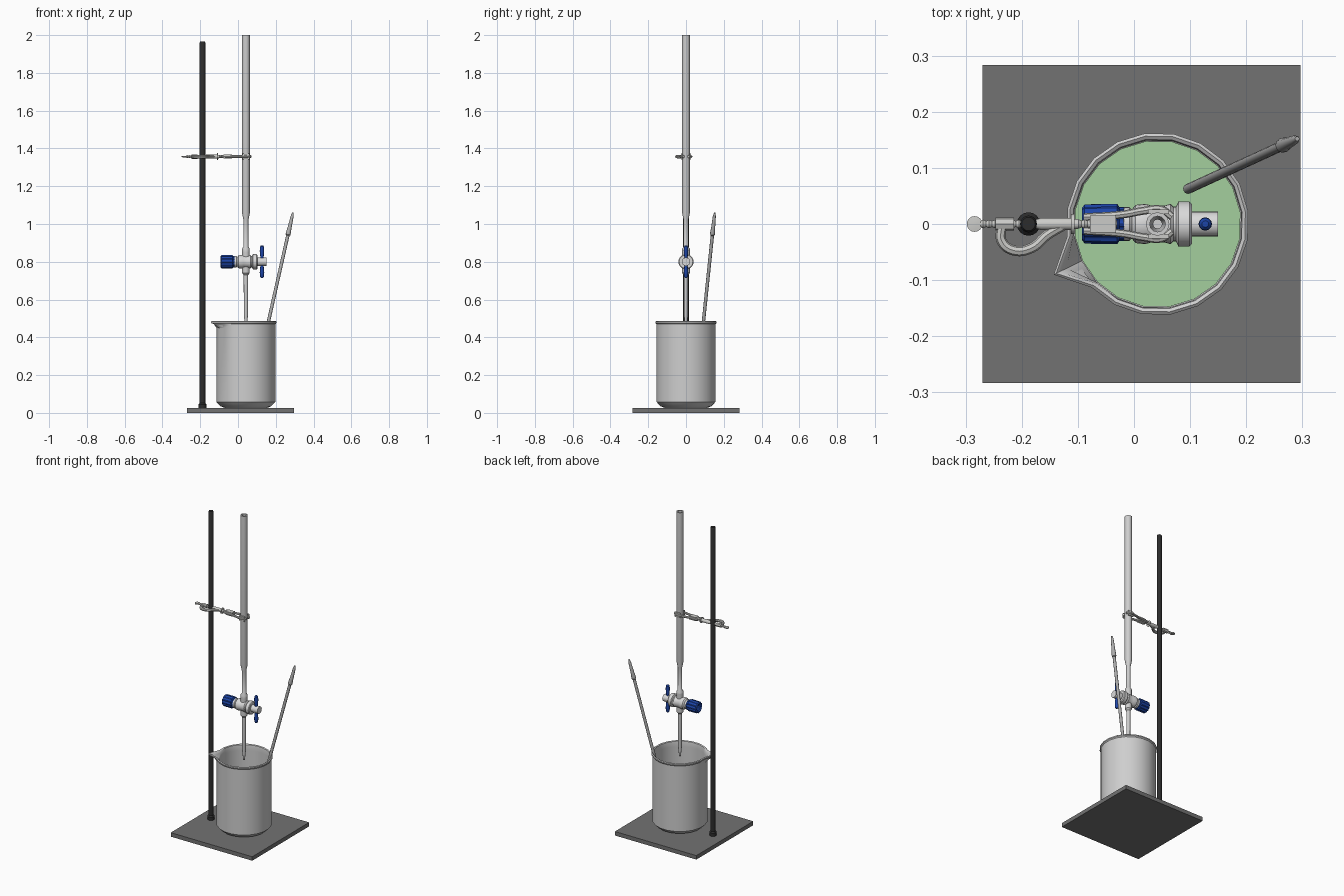
import bpy, bmesh, math
from mathutils import Matrix, Vector

old = bpy.data.objects.get("Cube")
if old:
    bpy.data.objects.remove(old, do_unlink=True)

parts = []


def material(name, r, g, b):
    m = bpy.data.materials.new(name)
    m.use_nodes = True
    m.diffuse_color = (r, g, b, 1)
    m.node_tree.nodes["Principled BSDF"].inputs["Base Color"].default_value = (r, g, b, 1)
    return m


GLASS = material("pale glass", 0.62, 0.62, 0.62)
STIR = material("grey glass", 0.42, 0.42, 0.42)
WHITE = material("white plastic", 0.7, 0.7, 0.7)
METAL = material("clamp metal", 0.6, 0.6, 0.58)
BASE = material("base grey", 0.17, 0.17, 0.17)
BLACK = material("rod black", 0.025, 0.025, 0.025)
BLUE = material("valve blue", 0.012, 0.06, 0.4)
GREEN = material("green liquid", 0.37, 0.62, 0.34)


def finish(name, bm, mat, matrix=Matrix()):
    bmesh.ops.recalc_face_normals(bm, faces=bm.faces)
    me = bpy.data.meshes.new(name)
    bm.to_mesh(me)
    bm.free()
    me.materials.append(mat)
    ob = bpy.data.objects.new(name, me)
    ob.matrix_world = matrix
    bpy.context.collection.objects.link(ob)
    parts.append(ob)
    return ob


def lathe(name, profile, mat, matrix=Matrix(), segs=16, start=0.0, rib=1.0, loop=False):
    """Spin (radius, height) pairs; rib scales every other pair of columns."""
    bm = bmesh.new()
    rings = []
    for r, h in profile:
        ring = []
        for i in range(segs):
            a = start + math.tau * i / segs
            k = rib if i % 4 > 1 else 1.0
            ring.append(bm.verts.new((r * k * math.cos(a), r * k * math.sin(a), h)))
        rings.append(ring)
    pairs = list(zip(rings, rings[1:]))
    if loop:
        pairs.append((rings[-1], rings[0]))
    else:
        bm.faces.new(rings[0])
        bm.faces.new(rings[-1])
    for a, b in pairs:
        for i in range(segs):
            j = (i + 1) % segs
            bm.faces.new((a[i], a[j], b[j], b[i]))
    return finish(name, bm, mat, matrix)


def box(name, lo, hi, mat):
    lo, hi = Vector(lo), Vector(hi)
    bm = bmesh.new()
    bmesh.ops.create_cube(bm, size=1, matrix=Matrix.Translation((lo + hi) / 2)
                          @ Matrix.Diagonal((*(hi - lo), 1)))
    return finish(name, bm, mat)


def bent_bar(name, points, radius, mat):
    cu = bpy.data.curves.new(name, "CURVE")
    cu.dimensions = "3D"
    cu.bevel_depth = radius
    cu.bevel_resolution = 2
    cu.resolution_u = 6
    cu.use_fill_caps = True
    sp = cu.splines.new("BEZIER")
    sp.bezier_points.add(len(points) - 1)
    for p, co in zip(sp.bezier_points, points):
        p.co = co
        p.handle_left_type = p.handle_right_type = "AUTO"
    cu.materials.append(mat)
    ob = bpy.data.objects.new(name, cu)
    bpy.context.collection.objects.link(ob)
    parts.append(ob)


def along_x(z):
    return Matrix.Translation((0, 0, z)) @ Matrix.Rotation(math.pi / 2, 4, "Y")


def thread(x0, x1, r, turns):
    step = (x1 - x0) / (2 * turns)
    return [(r if i % 2 else r * 0.7, x0 + i * step) for i in range(2 * turns + 1)]


CX = 0.042
centre = Matrix.Translation((CX, 0, 0))

# Stand
box("base_plate", (-0.27, -0.283, 0), (0.297, 0.283, 0.025), BASE)
lathe("stand_rod", [(0.021, 0.025), (0.021, 0.045), (0.015, 0.052), (0.015, 1.96), (0.012, 1.965)],
      BLACK, Matrix.Translation((-0.188, 0, 0)))

# Beaker, with one rim column pulled out as the pouring spout
beaker = lathe("beaker", [
    (0.11, 0.025), (0.135, 0.035), (0.158, 0.058), (0.158, 0.45), (0.158, 0.47), (0.163, 0.476),
    (0.163, 0.483), (0.158, 0.487), (0.152, 0.483), (0.15, 0.47), (0.15, 0.45), (0.15, 0.06),
    (0.13, 0.045), (0.01, 0.04), (0.01, 0.025)],
    GLASS, centre, segs=20, start=math.radians(206), loop=True)
spout = Vector((math.cos(math.radians(206)), math.sin(math.radians(206)), 0))
for v in beaker.data.vertices:
    flat = Vector((v.co.x, v.co.y, 0))
    if v.co.z > 0.46 and flat.length > 0.1 and flat.normalized().dot(spout) > 0.99:
        v.co += spout * (0.043 if v.co.z > 0.472 else 0.03)
lathe("liquid", [(0.128, 0.047), (0.149, 0.062), (0.149, 0.18)], GREEN, centre,
      segs=20, start=math.radians(206))

# Stirring rod leaning on the rim
low, high = Vector((0.095, 0.062, 0.19)), Vector((0.291, 0.152, 1.06))
length = (high - low).length
lean = Matrix.Translation(low) @ (high - low).to_track_quat("Z", "Y").to_matrix().to_4x4()
lathe("stirring_rod", [
    (0.004, 0), (0.009, 0.006), (0.009, length - 0.125), (0.013, length - 0.12),
    (0.013, length - 0.105), (0.011, length - 0.09), (0.008, length - 0.02), (0.004, length)],
    STIR, lean, segs=12)

# Burette: open tube, neck and drip tip
lathe("burette_tube", [
    (0.009, 0.86), (0.02, 0.85), (0.02, 0.87), (0.013, 0.88), (0.013, 1.02), (0.021, 1.06),
    (0.021, 2.0), (0.014, 2.0), (0.014, 1.06), (0.008, 1.02)], GLASS, centre, segs=12, loop=True)
lathe("drip_tip", [(0.005, 0.46), (0.011, 0.52), (0.012, 0.73), (0.02, 0.74), (0.02, 0.86)],
      GLASS, centre, segs=12)

# Stopcock along the x axis
valve = along_x(0.8)
lathe("valve_body", [
    (0.016, -0.07), (0.016, -0.02), (0.03, -0.018), (0.03, -0.008), (0.026, -0.004), (0.034, 0.003),
    (0.036, 0.02), (0.033, 0.03), (0.033, 0.055), (0.036, 0.065), (0.031, 0.07), (0.031, 0.075),
    (0.04, 0.079), (0.04, 0.099), (0.036, 0.103), (0.022, 0.103), (0.022, 0.15)],
    WHITE, valve, segs=24)
lathe("valve_cap", [
    (0.018, -0.02), (0.018, -0.088), (0.028, -0.093), (0.035, -0.088), (0.036, -0.03),
    (0.03, -0.026), (0.03, -0.018)], BLUE, valve, segs=48, rib=0.9, loop=True)
lathe("valve_handle", [
    (0.006, 0.715), (0.011, 0.722), (0.012, 0.745), (0.009, 0.775), (0.009, 0.828),
    (0.012, 0.857), (0.011, 0.88), (0.006, 0.886)], BLUE, Matrix.Translation((0.127, 0, 0)), segs=12)

# Clamp: thumb screw, hook round the stand rod, arm and gripping fork
CZ = 1.357
arm = along_x(CZ)
lathe("thumb_screw_head", [(0.006, -0.004), (0.014, -0.003), (0.014, 0.003), (0.006, 0.004)],
      METAL, Matrix.Translation((-0.284, 0, CZ)))
lathe("thumb_screw", thread(-0.274, -0.2, 0.008, 7), METAL, arm, segs=10)
lathe("screw_nut", [(0.012, -0.247), (0.012, -0.214)], METAL, arm, segs=8)
bent_bar("rod_hook", [(-0.236, -0.005, CZ), (-0.236, -0.03, CZ), (-0.215, -0.047, CZ),
                      (-0.183, -0.043, CZ), (-0.155, -0.02, CZ), (-0.125, -0.002, CZ)], 0.009, METAL)
lathe("clamp_arm", [(0.008, -0.175), (0.011, -0.165), (0.011, -0.112), (0.018, -0.112),
                    (0.018, -0.106), (0.009, -0.106), (0.009, -0.1)], METAL, arm)
lathe("adjusting_screw", thread(-0.104, -0.03, 0.009, 7), METAL, arm, segs=10)
box("fork_block", (-0.078, -0.015, CZ - 0.011), (-0.032, 0.015, CZ + 0.011), METAL)
for side, label in ((1, "back"), (-1, "front")):
    bent_bar("fork_prong_" + label, [
        (-0.09, side * 0.012, CZ), (-0.02, side * 0.017, CZ), (0.02, side * 0.024, CZ),
        (0.048, side * 0.026, CZ), (0.068, side * 0.013, CZ)], 0.007, METAL)
    box("grip_pad_" + label, (0.025, side * 0.018, CZ - 0.015), (0.062, side * 0.026, CZ + 0.015), METAL)

# Mesh conversion and shading
bpy.ops.object.select_all(action="DESELECT")
for ob in parts:
    ob.select_set(True)
bpy.context.view_layer.objects.active = parts[0]
bpy.ops.object.convert(target="MESH")
bpy.ops.object.shade_smooth_by_angle(angle=math.radians(35))
